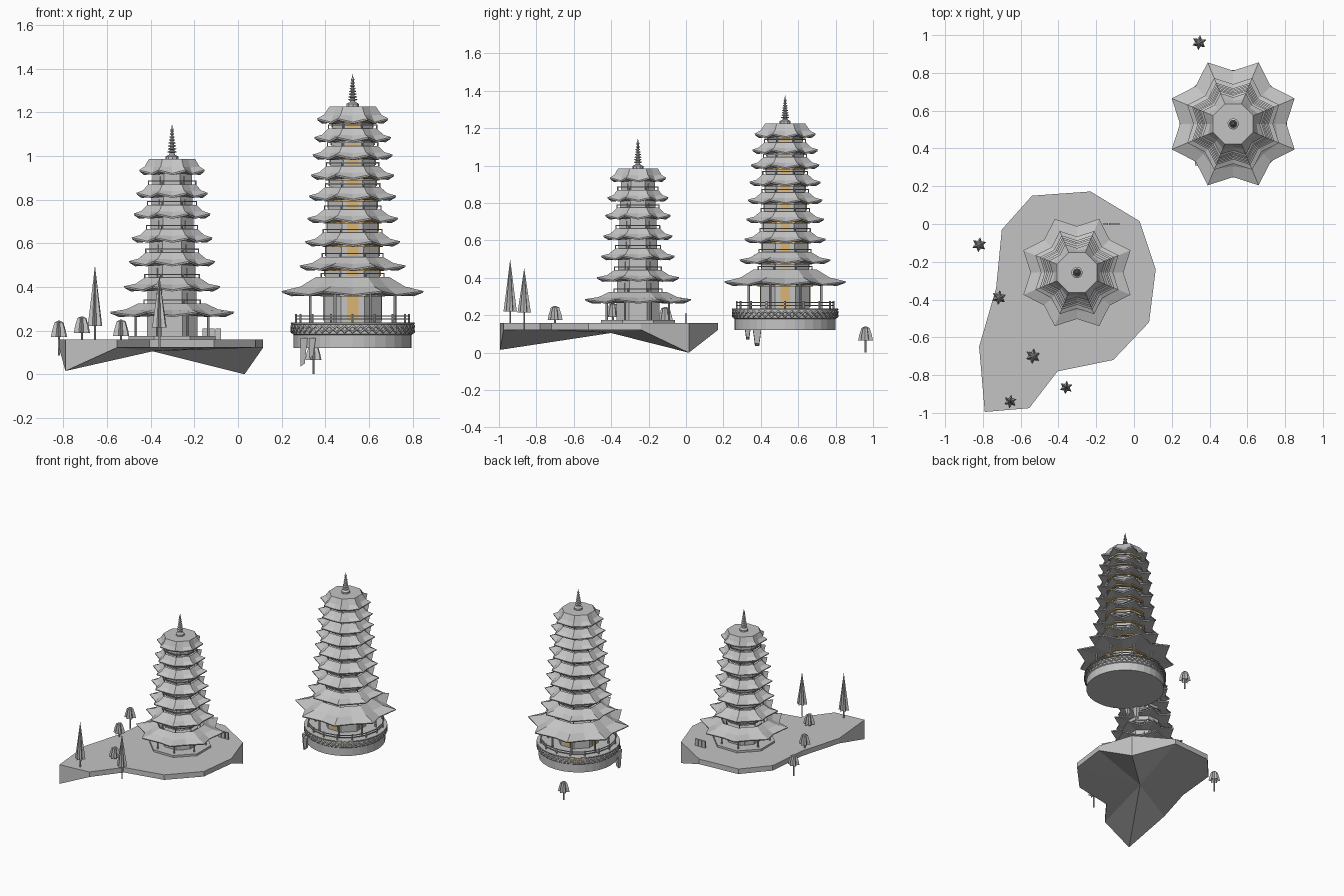
import bpy, bmesh, math
from math import cos, sin, pi
from mathutils import Vector

if "Cube" in bpy.data.objects:
    bpy.data.objects.remove(bpy.data.objects["Cube"], do_unlink=True)


def material(name, rgb):
    m = bpy.data.materials.new(name)
    m.use_nodes = True
    m.diffuse_color = (*rgb, 1)
    node = next(n for n in m.node_tree.nodes if n.type == 'BSDF_PRINCIPLED')
    node.inputs["Base Color"].default_value = (*rgb, 1)
    return m


GREY = material("stone grey", (0.55, 0.55, 0.55))
GOLD = material("warm gold", (0.72, 0.46, 0.17))


def finish(name, bm, mat):
    bmesh.ops.recalc_face_normals(bm, faces=bm.faces[:])
    mesh = bpy.data.meshes.new(name)
    bm.to_mesh(mesh)
    bm.free()
    mesh.materials.append(mat)
    ob = bpy.data.objects.new(name, mesh)
    bpy.context.collection.objects.link(ob)
    return ob


def loft(name, rings, mat=GREY, loop=False):
    """Skin a list of point rings; loop joins the last ring to the first."""
    bm = bmesh.new()
    rows = [[bm.verts.new(p) for p in ring] for ring in rings]
    n = len(rows[0])
    pairs = list(zip(rows, rows[1:])) + ([(rows[-1], rows[0])] if loop else [])
    for a, b in pairs:
        for i in range(n):
            j = (i + 1) % n
            bm.faces.new((a[i], a[j], b[j], b[i]))
    if not loop:
        bm.faces.new(rows[0])
        bm.faces.new(rows[-1])
    return finish(name, bm, mat)


def circle(c, r, z, n=8, flute=1.0, droop=0.0):
    """Ring of n points; odd points are scaled by flute and lowered by droop."""
    pts = []
    for i in range(n):
        a = pi / 8 + 2 * pi * i / n
        k = flute if i % 2 else 1
        pts.append(Vector((c[0] + k * r * cos(a), c[1] + k * r * sin(a), z - droop * (i % 2))))
    return pts


def lathe(name, c, profile, n=8, mat=GREY, flute=1.0, loop=False):
    return loft(name, [circle(c, r, z, n, flute) for r, z in profile], mat, loop)


def frame(name, c, r, z, w, h, n=8, mat=GREY):
    return lathe(name, c, [(r, z), (r, z + h), (r - w, z + h), (r - w, z)], n, mat, loop=True)


def posts(name, c, r, z0, z1, rad, n=8):
    for i, p in enumerate(circle(c, r, z0, n)):
        lathe(f"{name}_{i + 1}", p, [(rad, z0), (rad, z1)], 6)


def plates(name, c, apothem, hw, z0, z1, mat, turn=0.0):
    """Thin panels on four opposite faces of an octagonal storey."""
    for k in range(4):
        a = turn + k * pi / 2
        out, side = Vector((cos(a), sin(a), 0)), Vector((-sin(a), cos(a), 0))
        rings = []
        for d in (apothem - 0.003, apothem + 0.004):
            o = Vector((c[0], c[1], 0)) + out * d
            rings.append([o + side * s + Vector((0, 0, z))
                          for s, z in ((-hw, z0), (hw, z0), (hw, z1), (-hw, z1))])
        loft(f"{name}_{k + 1}", rings, mat)


def roof(name, c, tip, inner, z, height, top=False):
    """Eight-pointed roof with upturned corners and drooping eave middles."""
    mid = inner + 0.45 * (tip - inner)
    rings = [circle(c, inner, z + height, 16, 0.924),
             circle(c, mid, z + height * 0.38, 16, 0.87, 0.004),
             circle(c, tip, z + 0.006, 16, 0.8, 0.016),
             circle(c, tip * 0.99, z - 0.002, 16, 0.8, 0.016),
             circle(c, inner * 0.8, z - 0.012, 16, 0.924)]
    return loft(name, rings, GREY, loop=not top)


def pagoda(name, c, floor, eaves, tips, body, first_height, top_z, spire_z, gilded):
    count = len(eaves)
    base = floor
    for i, (z, tip) in enumerate(zip(eaves, tips)):
        last = i == count - 1
        r = body[0] + (body[1] - body[0]) * i / (count - 1)
        h = first_height if i == 0 else 0.045
        tag = f"{name}_{i + 1}"
        lathe(f"{tag}_storey", c, [(r, base), (r, z + 0.02)])
        inner = 0.115 if last else r + (0.04 if i == 0 else 0.015)
        roof(f"{tag}_roof", c, tip, inner, z, top_z - z if last else h, last)
        # Railing and panels of each storey
        ap = r * cos(pi / 8)
        if i:
            frame(f"{tag}_railing", c, r + 0.022, base + 0.018, 0.006, 0.005)
            posts(f"{tag}_railing_post", c, r + 0.019, base - 0.01, base + 0.02, 0.003)
        if gilded:
            plates(f"{tag}_window", c, ap, 0.026, base + 0.01, z - 0.018, GOLD)
            frame(f"{tag}_eave_beam", c, r + 0.018, z - 0.02, 0.02, 0.008, mat=GOLD)
        else:
            plates(f"{tag}_door", c, ap, 0.015, base, z - 0.025, GREY, pi / 4)
        base = z + h - 0.005
    # Ringed spire
    length = spire_z - top_z
    profile = [(0.03, top_z - 0.005), (0.03, top_z + 0.012), (0.014, top_z + 0.02)]
    for k in range(7):
        z = top_z + length * (0.18 + 0.085 * k)
        r = 0.022 - 0.002 * k
        profile += [(r * 0.5, z), (r, z + 0.003), (r, z + 0.006), (r * 0.5, z + 0.009)]
    profile += [(0.008, spire_z - 0.025), (0.003, spire_z - 0.015), (0.0005, spire_z)]
    lathe(f"{name}_spire", c, profile, 10)


# Island: rim with two dropped corners and a shallow hollow underneath
outline = [(-.79, -.995), (-.555, -.975), (-.405, -.78), (-.11, -.72), (.08, -.52), (.115, -.24),
           (.03, .015), (-.23, .172), (-.54, .15), (-.70, -.03), (-.73, -.34), (-.82, -.65)]
low = {0: 0.015, 6: 0.0}
island_rings = [[(x, y, 0.16) for x, y in outline],
                [(x, y, low.get(i, 0.122)) for i, (x, y) in enumerate(outline)],
                [(-0.39 + x * 0.002, -0.4 + y * 0.002, 0.105) for x, y in outline]]
loft("island", island_rings)

# Smaller pagoda on the island
A = (-0.302, -0.257)
lathe("small_plinth", A, [(0.215, 0.155), (0.215, 0.175)])
posts("small_porch_column", A, 0.18, 0.17, 0.28, 0.006)
pagoda("small_pagoda", A, 0.17,
       [.28, .397, .512, .62, .73, .825, .93],
       [.307, .238, .213, .2, .19, .176, .162],
       (0.125, 0.098), 0.045, 0.985, 1.145, False)
for k in range(3):
    x = -0.15 + 0.03 * k
    loft(f"low_wall_{k + 1}", [[(x - .012, -.005, z), (x + .012, -.005, z),
                                (x + .012, .005, z), (x - .012, .005, z)] for z in (0.155, 0.21)])

# Larger pagoda on a round terrace
B = (0.525, 0.53)
lathe("terrace", B, [(0.27, 0.12), (0.27, 0.18), (0.276, 0.185), (0.276, 0.228),
                     (0.283, 0.229), (0.283, 0.236)], 32)
frame("terrace_gold_edge", B, 0.285, 0.229, 0.006, 0.004, 32, GOLD)
for phase in range(2):
    curve = bpy.data.curves.new(f"terrace_lattice_{phase + 1}", 'CURVE')
    curve.dimensions = '3D'
    curve.bevel_depth = 0.006
    curve.bevel_resolution = 0
    line = curve.splines.new('POLY')
    line.points.add(47)
    line.use_cyclic_u = True
    for i, p in enumerate(circle(B, 0.279, 0, 48)):
        line.points[i].co = (p.x, p.y, 0.192 + 0.03 * ((i + phase) % 2), 1)
    curve.materials.append(GREY)
    bpy.context.collection.objects.link(bpy.data.objects.new(curve.name, curve))
for k, z in enumerate((0.25, 0.265)):
    frame(f"terrace_rail_{k + 1}", B, 0.262, z, 0.006, 0.005, 16)
posts("terrace_rail_post", B, 0.259, 0.235, 0.275, 0.005, 16)
posts("large_porch_column", B, 0.21, 0.235, 0.38, 0.007)
pagoda("large_pagoda", B, 0.235,
       [.375, .492, .603, .71, .812, .908, 1.0, 1.08, 1.165],
       [.352, .263, .235, .225, .216, .206, .198, .19, .176],
       (0.142, 0.1), 0.07, 1.226, 1.375, True)

# Stair wedges hanging from the terrace
for k, (x, y, s, z) in enumerate([(.302, .38, .028, .035), (.34, .33, .02, .07)]):
    loft(f"terrace_stair_{k + 1}",
         [[(x - .016, y - s, 0.165), (x + .016, y - s, 0.165),
           (x + .016, y + s, 0.165), (x - .016, y + s, 0.165)],
          [(x - .016, y - s * .4, z), (x + .004, y - s * .4, z + .015),
           (x + .004, y + s * .4, z + .015), (x - .016, y + s * .4, z)]])


# Trees
def tree(name, x, y, ground, low_z, top, r, tall):
    c = (x, y)
    lathe(f"{name}_trunk", c, [(0.005, ground), (0.005, low_z + 0.03)], 6)
    if tall:
        shape = [(0.004, low_z + 0.015), (r, low_z), (r * 0.5, (low_z + top) / 2), (0.0006, top)]
    else:
        shape = [(0.004, top - 0.03), (r, low_z), (r * 0.85, low_z + 0.03),
                 (r * 0.55, top - 0.008), (0.004, top)]
    lathe(f"{name}_crown", c, shape, 12, flute=0.55)


tree("conifer_1", -.655, -.94, .155, .22, .495, .036, True)
tree("conifer_2", -.36, -.865, .12, .215, .45, .036, True)
for k, (x, y, ground, top) in enumerate([(-.82, -.11, .085, .245), (-.715, -.39, .15, .265),
                                         (-.535, -.70, .15, .25), (.345, .96, 0, .14)]):
    tree(f"drooping_tree_{k + 1}", x, y, ground, top - 0.075, top, 0.04, False)
